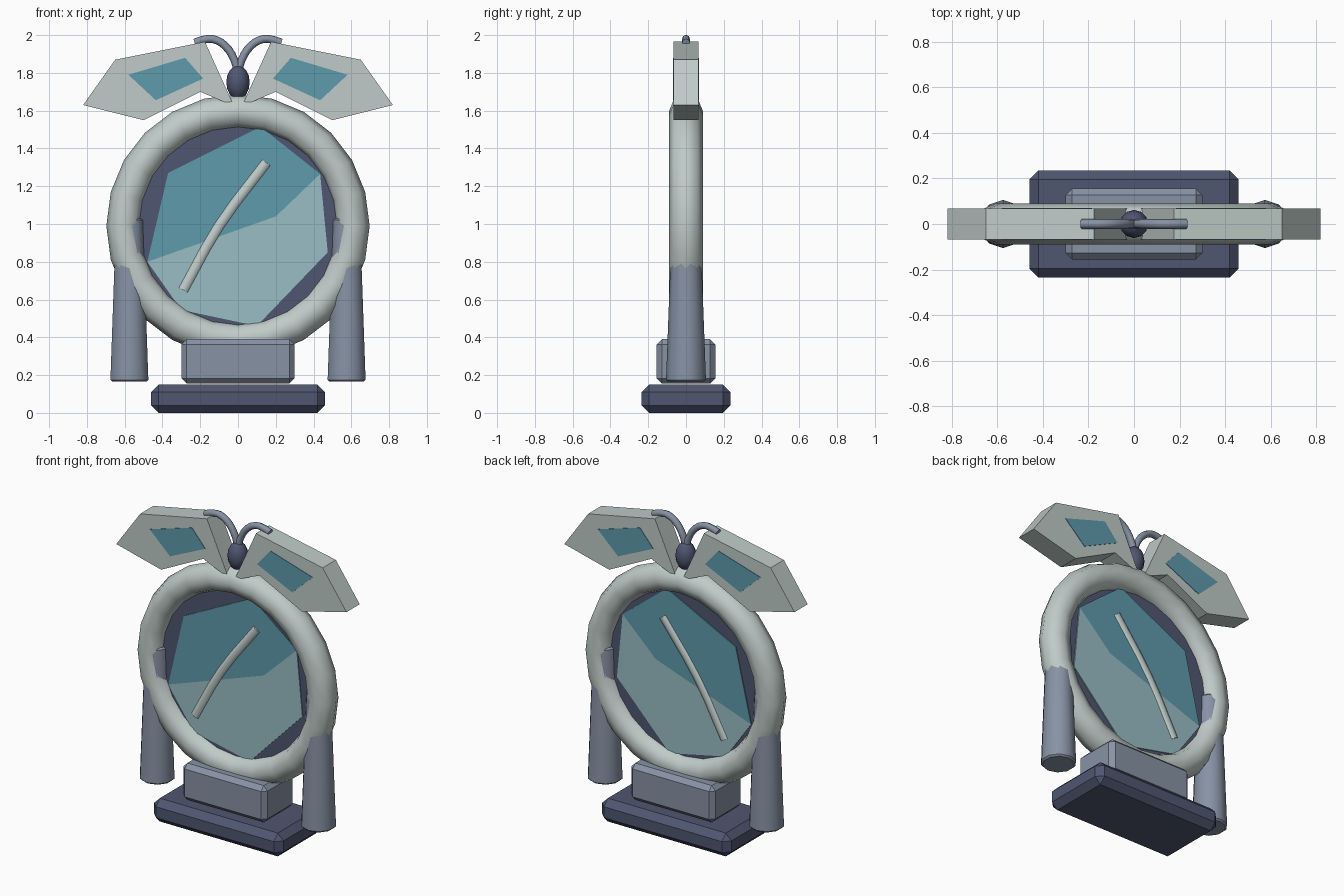
import bpy, bmesh, math

if "Cube" in bpy.data.objects:
    bpy.data.objects.remove(bpy.data.objects["Cube"])


def material(name, rgb):
    m = bpy.data.materials.new(name)
    m.diffuse_color = tuple((c / 255) ** 2.2 for c in rgb) + (1,)
    m.use_nodes = True
    m.node_tree.nodes["Principled BSDF"].inputs["Base Color"].default_value = m.diffuse_color
    return m


PALE = material("pale", (190, 202, 199))
NAVY = material("navy", (80, 87, 112))
SLATE = material("slate", (134, 145, 163))
TEAL = material("teal", (95, 153, 170))
LIGHT = material("light_teal", (151, 188, 196))


def finish(obj, name, mat, angle=None):
    obj.name = name
    obj.data.materials.append(mat)
    if angle:
        bpy.ops.object.select_all(action='DESELECT')
        obj.select_set(True)
        bpy.context.view_layer.objects.active = obj
        bpy.ops.object.shade_smooth_by_angle(angle=math.radians(angle))
    return obj


def bevel(obj, width):
    mod = obj.modifiers.new("bevel", 'BEVEL')
    mod.width, mod.segments, mod.limit_method = width, 1, 'ANGLE'
    mod.angle_limit = math.radians(60)


def box(name, x, y, z0, z1, width, mat):
    bpy.ops.mesh.primitive_cube_add(size=1, location=(0, 0, (z0 + z1) / 2))
    obj = bpy.context.object
    obj.scale = (2 * x, 2 * y, z1 - z0)
    bpy.ops.object.transform_apply(location=False, rotation=False, scale=True)
    bevel(obj, width)
    return finish(obj, name, mat)


def plate(name, outline, half, mat, side=1):
    """Extrude an x-z outline through the thickness from -half to half."""
    bm = bmesh.new()
    face = bm.faces.new([bm.verts.new((side * x, -half, z)) for x, z in outline])
    new = bmesh.ops.extrude_face_region(bm, geom=[face])["geom"]
    bmesh.ops.translate(bm, vec=(0, 2 * half, 0),
                        verts=[v for v in new if isinstance(v, bmesh.types.BMVert)])
    bmesh.ops.recalc_face_normals(bm, faces=bm.faces)
    mesh = bpy.data.meshes.new(name)
    bm.to_mesh(mesh)
    bm.free()
    obj = bpy.data.objects.new(name, mesh)
    bpy.context.collection.objects.link(obj)
    return finish(obj, name, mat)


def tube(name, points, radius, mat):
    """Round rod along a smooth x-z path."""
    curve = bpy.data.curves.new(name, 'CURVE')
    curve.dimensions = '3D'
    curve.bevel_depth, curve.bevel_resolution = radius, 2
    curve.use_fill_caps = True
    curve.resolution_u = 3
    spline = curve.splines.new('BEZIER')
    spline.bezier_points.add(len(points) - 1)
    for p, (x, z) in zip(spline.bezier_points, points):
        p.co = (x, 0, z)
        p.handle_left_type = p.handle_right_type = 'AUTO'
    obj = bpy.data.objects.new(name, curve)
    bpy.context.collection.objects.link(obj)
    bpy.ops.object.select_all(action='DESELECT')
    obj.select_set(True)
    bpy.context.view_layer.objects.active = obj
    bpy.ops.object.convert(target='MESH')
    return finish(bpy.context.object, name, mat, 50)


# stepped base
box("base", 0.46, 0.235, 0, 0.15, 0.04, NAVY)
box("pedestal", 0.30, 0.155, 0.155, 0.39, 0.028, SLATE)

# round frame
bpy.ops.mesh.primitive_torus_add(major_segments=24, minor_segments=8, major_radius=0.607,
                                 minor_radius=0.09, location=(0, 0, 0.99),
                                 rotation=(math.pi / 2, 0, 0))
finish(bpy.context.object, "frame_ring", PALE, 60)

# dark backing disc inside the frame
bpy.ops.mesh.primitive_cylinder_add(vertices=24, radius=0.57, depth=0.036, location=(0, 0, 0.99),
                                    rotation=(math.pi / 2, 0, 0))
finish(bpy.context.object, "backing_disc", NAVY)

# two-tone glass, divided by a bent line
plate("upper_glass", [(-0.48, 0.80), (0.20, 1.04), (0.435, 1.265), (0.12, 1.515), (-0.37, 1.27)],
      0.024, TEAL)
plate("lower_glass", [(-0.48, 0.80), (-0.30, 0.545), (0.10, 0.46), (0.475, 0.85), (0.435, 1.265),
                      (0.20, 1.04)], 0.024, LIGHT)
tube("glass_streak", [(-0.29, 0.65), (-0.10, 0.99), (0.15, 1.325)], 0.036, PALE)

# butterfly body: a turned profile
bpy.ops.mesh.primitive_uv_sphere_add(segments=12, ring_count=8, location=(0, 0, 1.75))
body = bpy.context.object
for v in body.data.vertices:
    low = v.co.z < -0.6
    v.co.x *= 0.062
    v.co.y *= 0.062
    v.co.z *= 0.15 if low and v.co.z < -0.99 else 0.09
finish(body, "butterfly_body", NAVY, 50)

# paired parts
WING = [(0.03, 1.645), (0.175, 1.965), (0.65, 1.87), (0.82, 1.63), (0.50, 1.55), (0.20, 1.70),
        (0.07, 1.645)]
PANEL = [(0.185, 1.77), (0.28, 1.88), (0.58, 1.79), (0.435, 1.655)]
ANTENNA = [(0, 1.80), (0.02, 1.87), (0.07, 1.945), (0.13, 1.978), (0.17, 1.978), (0.23, 1.96)]
for side, label in ((-1, "left"), (1, "right")):
    plate(label + "_wing", WING, 0.067, PALE, side)
    plate(label + "_wing_panel", PANEL, 0.070, TEAL, side)
    tube(label + "_antenna", [(side * x, z) for x, z in ANTENNA], 0.021, SLATE)
    # tapered leg running up into the frame
    bpy.ops.mesh.primitive_cone_add(vertices=10, radius1=0.106, radius2=0.074, depth=0.865,
                                    location=(side * 0.575, 0, 0.5975))
    leg = bpy.context.object
    bevel(leg, 0.01)
    finish(leg, label + "_leg", SLATE, 40)
